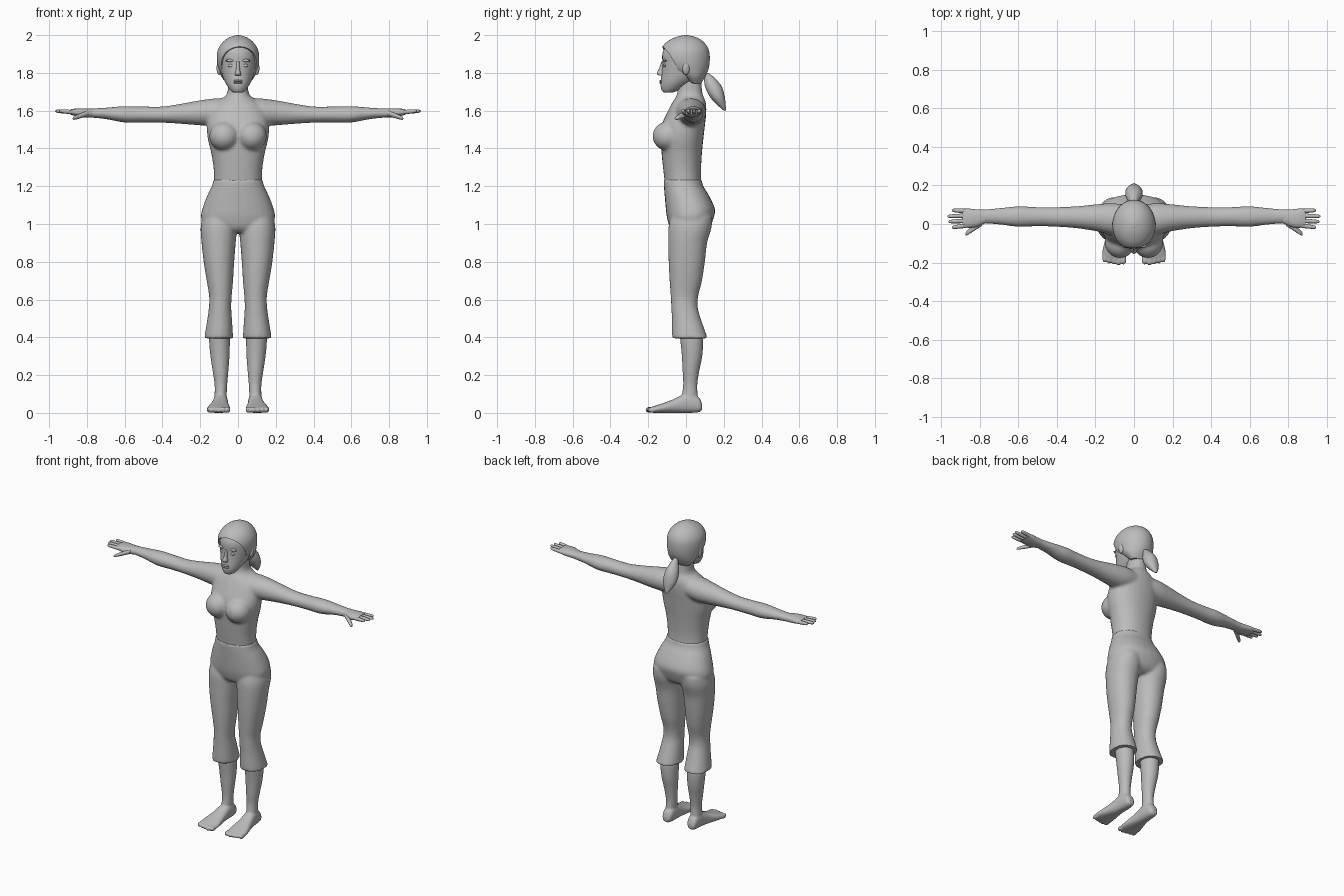
import bpy, bmesh, math
from mathutils import Vector, Matrix

gray = bpy.data.materials.new("plain_gray")
gray.diffuse_color = (0.5, 0.5, 0.5, 1)
AXES = {'x': lambda t, a, b: (t, a, b),
        'y': lambda t, a, b: (a, t, b),
        'z': lambda t, a, b: (a, b, t)}


def finish(name, bm):
    bmesh.ops.recalc_face_normals(bm, faces=bm.faces)
    me = bpy.data.meshes.new(name)
    bm.to_mesh(me)
    bm.free()
    me.materials.append(gray)
    ob = bpy.data.objects.new(name, me)
    bpy.context.collection.objects.link(ob)
    return ob


def loft(bm, axis, secs, side=1, n=28, steps=4, p=1.0):
    """Smooth tube; each section is (position, a_min, a_max, b_min, b_max)."""
    rows = []
    for i in range(len(secs) - 1):
        q = [Vector(secs[max(0, min(len(secs) - 1, i + k))]) for k in (-1, 0, 1, 2)]
        for s in range(steps):
            u = s / steps
            v = q[1] + (q[2] - q[0]) * (u / 2) \
                + (q[0] * 2 - q[1] * 5 + q[2] * 4 - q[3]) * (u * u / 2) \
                + (q[1] * 3 - q[0] - q[2] * 3 + q[3]) * (u ** 3 / 2)
            rows.append(v)
    rows.append(Vector(secs[-1]))
    rings = []
    for t, a0, a1, b0, b1 in rows:
        ring = []
        for k in range(n):
            c, s = math.cos(2 * math.pi * k / n), math.sin(2 * math.pi * k / n)
            c, s = [math.copysign(abs(w) ** p, w) for w in (c, s)]
            x, y, z = AXES[axis](t, (a0 + a1) / 2 + c * (a1 - a0) / 2,
                                 (b0 + b1) / 2 + s * (b1 - b0) / 2)
            ring.append(bm.verts.new((x * side, y, z)))
        rings.append(ring)
    for r, q in zip(rings, rings[1:]):
        for k in range(n):
            bm.faces.new((r[k], r[(k + 1) % n], q[(k + 1) % n], q[k]))
    bm.faces.new(rings[0])
    bm.faces.new(rings[-1])


def ball(bm, loc, radii, seg=20):
    m = Matrix.Translation(loc) @ Matrix.Diagonal((*radii, 1))
    bmesh.ops.create_uvsphere(bm, u_segments=seg, v_segments=seg // 2, radius=1, matrix=m)


def bake(ob):
    dg = bpy.context.evaluated_depsgraph_get()
    me = bpy.data.meshes.new_from_object(ob.evaluated_get(dg))
    ob.modifiers.clear()
    ob.data = me


def fuse(ob, voxel, repeat):
    """Merge overlapping volumes into one soft skin."""
    r = ob.modifiers.new("fuse", 'REMESH')
    r.mode, r.voxel_size = 'VOXEL', voxel
    s = ob.modifiers.new("soften", 'SMOOTH')
    s.factor, s.iterations = 0.5, repeat
    bake(ob)


# Upper body: trunk, neck, bust and arms
bm = bmesh.new()
trunk = [(1.20, .127, -.112, .085), (1.24, .127, -.115, .08), (1.30, .13, -.122, .08),
         (1.38, .143, -.13, .085), (1.45, .16, -.135, .092), (1.52, .165, -.13, .1),
         (1.58, .155, -.105, .107), (1.63, .13, -.08, .107), (1.66, .09, -.062, .1),
         (1.68, .064, -.05, .09), (1.71, .054, -.045, .085), (1.78, .052, -.04, .08)]
loft(bm, 'z', [(z, -r, r, f, b) for z, r, f, b in trunk], p=.92)
arm = [(.03, -.06, .1, 1.53, 1.665), (.12, -.055, .108, 1.52, 1.665),
       (.20, -.037, .102, 1.522, 1.655), (.30, -.022, .092, 1.53, 1.637),
       (.40, -.015, .088, 1.536, 1.622), (.50, -.012, .088, 1.537, 1.622),
       (.60, -.015, .092, 1.537, 1.624), (.70, -.003, .083, 1.555, 1.616),
       (.80, .003, .075, 1.565, 1.61)]
for s in (1, -1):
    loft(bm, 'x', arm, s)
    ball(bm, (.073 * s, -.095, 1.465), (.08, .083, .078))
fuse(finish("upper_body", bm), .009, 6)

# Cropped trousers: pelvis and two flared legs
bm = bmesh.new()
pelvis = [(.955, .11, -.06, .09), (.98, .17, -.085, .125), (1.03, .196, -.1, .146),
          (1.08, .189, -.107, .153), (1.15, .163, -.113, .122), (1.20, .139, -.117, .092),
          (1.235, .130, -.118, .083)]
loft(bm, 'z', [(z, -r, r, f, b) for z, r, f, b in pelvis], p=.9)
leg = [(.395, .025, .18, -.072, .115), (.42, .027, .175, -.074, .106),
       (.50, .032, .162, -.075, .078), (.56, .036, .154, -.078, .062),
       (.62, .033, .153, -.081, .065), (.70, .026, .166, -.087, .085),
       (.80, .02, .182, -.092, .1), (.90, .012, .193, -.094, .112),
       (.98, .005, .198, -.093, .135), (1.04, .01, .188, -.08, .14)]
for s in (1, -1):
    loft(bm, 'z', leg, s, p=.95)
fuse(finish("cropped_trousers", bm), .009, 4)

# Bare shins, feet and toes
shin = [(.04, .06, .125, -.025, .065), (.09, .06, .124, -.022, .062),
        (.15, .057, .124, -.015, .06), (.22, .051, .134, -.018, .07),
        (.30, .045, .146, -.022, .086), (.38, .043, .153, -.03, .09),
        (.46, .045, .15, -.04, .08)]
foot = [(.085, .075, .11, .015, .045), (.07, .06, .122, .004, .08), (.03, .054, .128, 0, .105),
        (-.02, .053, .134, 0, .095), (-.06, .05, .143, 0, .075), (-.12, .042, .16, 0, .052),
        (-.17, .04, .166, 0, .036), (-.195, .046, .158, .004, .026)]
for s, tag in ((1, "left"), (-1, "right")):
    bm = bmesh.new()
    loft(bm, 'z', shin, s)
    loft(bm, 'y', foot, s, p=.85)
    for i in range(5):
        r = .017 - .0016 * i
        ball(bm, ((.056 + .0245 * i) * s, -.193 + .005 * abs(i - 1), .016), (r, .024, .016), 12)
    fuse(finish(tag + "_leg_and_foot", bm), .006, 3)

# Hands: palm, four fingers and thumb
palm = [(.77, .004, .074, 1.564, 1.61), (.82, -.016, .076, 1.565, 1.612),
        (.86, -.02, .08, 1.572, 1.611), (.89, -.014, .078, 1.58, 1.606)]
fingers = [(-.008, -.018, .945), (.017, .012, .962), (.043, .04, .968), (.067, .071, .945)]
for s, tag in ((1, "left"), (-1, "right")):
    bm = bmesh.new()
    loft(bm, 'x', palm, s, n=20, p=.85)
    for y0, y1, tip in fingers:
        path = []
        for u, r in ((0, .012), (.5, .011), (.9, .0085), (1, .003)):
            y, z = y0 + (y1 - y0) * u, 1.592 + .006 * u
            path.append((.87 + (tip - .87) * u, y - r, y + r, z - r, z + r))
        loft(bm, 'x', path, s, n=10, steps=3)
    thumb = []
    for u, r in ((0, .02), (.4, .017), (.75, .014), (.95, .01), (1, .003)):
        y, z = .01 - .063 * u, 1.588 - .03 * u
        thumb.append((.79 + .085 * u, y - r, y + r, z - r * .8, z + r * .8))
    loft(bm, 'x', thumb, s, n=12, steps=3)
    finish(tag + "_hand", bm)

# Head with nose, lips, eyes and ears
bm = bmesh.new()
skull = [(1.695, .022, -.115, -.075), (1.705, .037, -.127, -.045), (1.73, .056, -.134, .0),
         (1.76, .073, -.133, .05), (1.80, .087, -.129, .095), (1.85, .098, -.125, .112),
         (1.90, .1, -.125, .115), (1.94, .088, -.108, .1), (1.97, .06, -.075, .07),
         (1.985, .02, -.03, .03)]
loft(bm, 'z', [(z, -r, r, f, b) for z, r, f, b in skull], n=36)
loft(bm, 'z', [(1.785, -.017, .017, -.142, -.12), (1.797, -.016, .016, -.155, -.11),
               (1.82, -.01, .01, -.144, -.11), (1.86, -.008, .008, -.13, -.11)], n=12)
for z in (1.748, 1.758):
    ball(bm, (0, -.131, z), (.024, .01, .006), 12)
for s in (1, -1):
    ball(bm, (.036 * s, -.112, 1.838), (.018, .009, .009), 12)
    ball(bm, (.04 * s, -.112, 1.865), (.026, .012, .008), 12)
    ball(bm, (.1 * s, .0, 1.825), (.014, .02, .036), 14)
finish("head", bm)

# Hair cap with an opening for the face
bm = bmesh.new()
cap = [(1.745, .06, .02, .08), (1.78, .088, -.03, .102), (1.82, .104, -.1, .119),
       (1.87, .112, -.134, .126), (1.92, .107, -.133, .121), (1.96, .083, -.107, .097),
       (1.987, .048, -.06, .058), (2.0, .008, -.01, .01)]
loft(bm, 'z', [(z, -r, r, f, b) for z, r, f, b in cap], n=48)
hair = finish("hair_cap", bm)
bm = bmesh.new()
ball(bm, (.012, -.14, 1.80), (.13, .12, .14), 48)
cutter = finish("face_cutter", bm)
cutter.hide_render = True
cut = hair.modifiers.new("face_opening", 'BOOLEAN')
cut.operation, cut.object, cut.solver = 'DIFFERENCE', cutter, 'EXACT'
bake(hair)
bpy.data.objects.remove(cutter)

# Ponytail
bm = bmesh.new()
tail = [(1.80, -.012, .012, .09, .118), (1.775, -.022, .022, .095, .15),
        (1.73, -.04, .04, .1, .188), (1.68, -.045, .045, .122, .204),
        (1.64, -.032, .032, .155, .209), (1.60, -.005, .005, .2, .212)]
loft(bm, 'z', tail, n=20)
finish("ponytail", bm)

# Smooth shading with crisp hems
for ob in bpy.context.collection.objects:
    ob.select_set(True)
    bpy.context.view_layer.objects.active = ob
bpy.ops.object.shade_smooth_by_angle(angle=math.radians(45))
